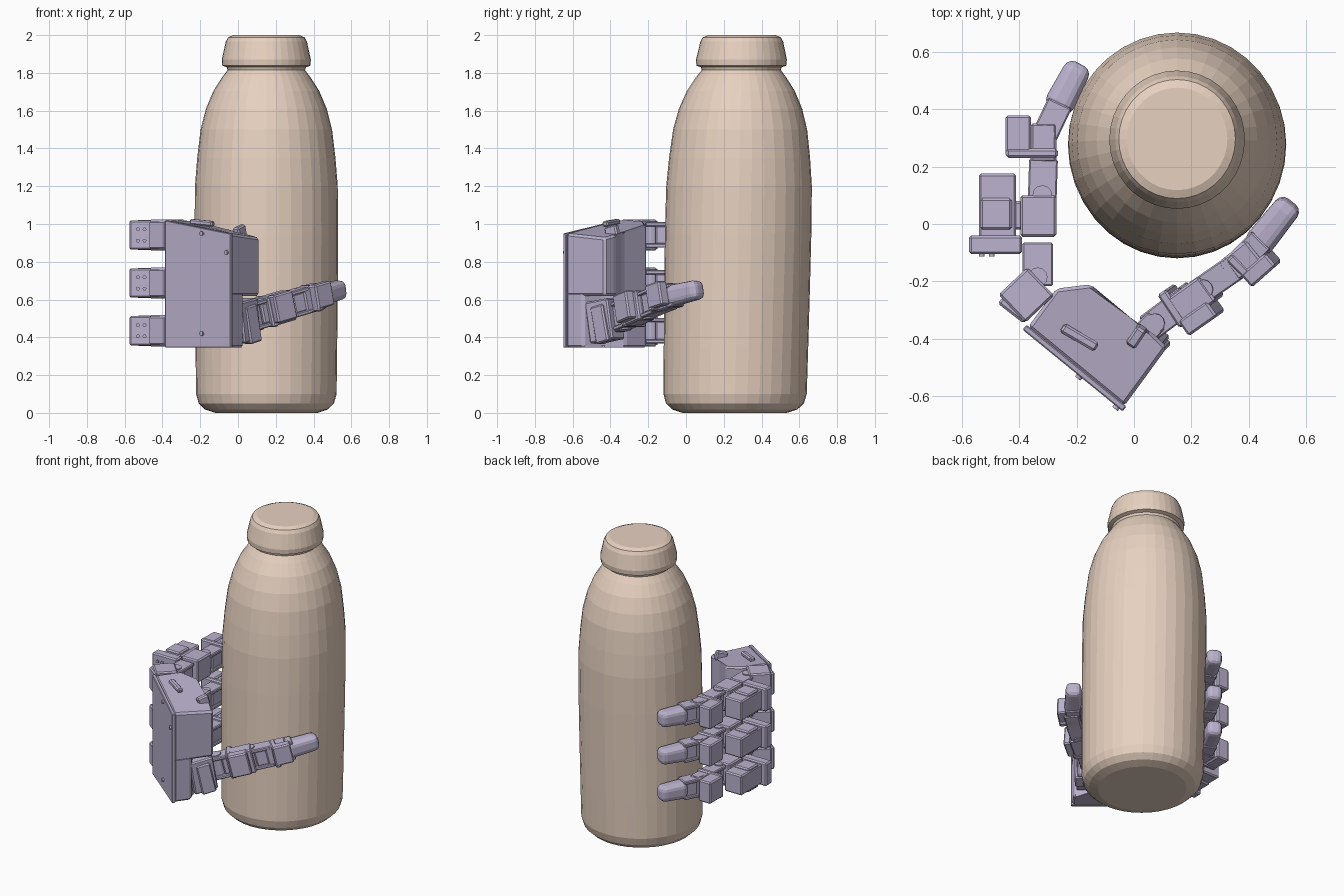
import bpy, bmesh, math
from mathutils import Vector, Matrix

if "Cube" in bpy.data.objects:
    bpy.data.objects.remove(bpy.data.objects["Cube"])


def material(name, rgb):
    m = bpy.data.materials.new(name)
    m.diffuse_color = (*rgb, 1)
    m.use_nodes = True
    m.node_tree.nodes["Principled BSDF"].inputs["Base Color"].default_value = m.diffuse_color
    return m


SKIN = material("bottle_tan", (0.80, 0.64, 0.53))
HAND = material("hand_lilac", (0.50, 0.45, 0.62))


def finish(name, bm, mat):
    bmesh.ops.recalc_face_normals(bm, faces=bm.faces)
    me = bpy.data.meshes.new(name)
    bm.to_mesh(me)
    bm.free()
    ob = bpy.data.objects.new(name, me)
    bpy.context.collection.objects.link(ob)
    me.materials.append(mat)
    return ob


def bar(name, p, q, width, height, bevel=0.008, seg=1, dz=0.0):
    """Bevelled box running from p to q; width is horizontal, height is upright."""
    p, q = Vector(p), Vector(q)
    x = (q - p).normalized()
    y = Vector((0, 0, 1)).cross(x).normalized()
    z = x.cross(y)
    bm = bmesh.new()
    bmesh.ops.create_cube(bm, size=1)
    bmesh.ops.scale(bm, vec=((q - p).length, width, height), verts=bm.verts)
    if bevel:
        bmesh.ops.bevel(bm, geom=bm.edges[:], offset=bevel, segments=seg,
                        profile=0.5, affect='EDGES')
    rot = Matrix((x, y, z)).transposed().to_4x4()
    bm.transform(Matrix.Translation((p + q) / 2 + z * dz) @ rot)
    return finish(name, bm, HAND)


def pin(name, c, r, h, axis=(0, 0, 1)):
    bm = bmesh.new()
    bmesh.ops.create_cone(bm, segments=12, radius1=r, radius2=r, depth=h, cap_ends=True)
    rot = Vector((0, 0, 1)).rotation_difference(Vector(axis)).to_matrix().to_4x4()
    bm.transform(Matrix.Translation(c) @ rot)
    return finish(name, bm, HAND)


def fork(name, p, q, width, height, t=0.022):
    """Two side plates, a pivot and a core making one hinge bracket."""
    for i, s in enumerate((-1, 1)):
        bar(f"{name}_plate_{i}", p, q, width, t, 0.005, 1, s * (height - t) / 2)
    p, q = Vector(p), Vector(q)
    bar(name + "_core", p.lerp(q, 0.35), q, width * 0.8, height * 0.75)
    x = (q - p).normalized()
    y = Vector((0, 0, 1)).cross(x).normalized()
    pin(name + "_pivot", p.lerp(q, 0.2), 0.034, height + 0.014, x.cross(y))


def fingertip(name, p, q):
    ob = bar(name, p, q, 0.104, 0.112, 0.034, 3)
    # narrow the far end into a rounded pad
    p, q = Vector(p), Vector(q)
    d = (q - p).normalized()
    for v in ob.data.vertices:
        t = (v.co - p).dot(d) / (q - p).length
        if t > 0.6:
            axis_pt = p + d * (v.co - p).dot(d)
            v.co = axis_pt + (v.co - axis_pt) * 0.92


# Bottle: revolved profile, leaning very slightly back
profile = [(0.27, 0.0), (0.325, 0.018), (0.358, 0.05), (0.372, 0.1), (0.375, 0.35),
           (0.378, 0.65), (0.38, 0.95), (0.378, 1.2), (0.366, 1.35), (0.348, 1.5),
           (0.32, 1.61), (0.28, 1.705), (0.235, 1.775), (0.205, 1.815), (0.21, 1.83),
           (0.233, 1.838), (0.236, 1.87), (0.215, 1.965), (0.203, 1.988), (0.175, 2.0)]
N = 36
bm = bmesh.new()
rings = []
for r, z in profile:
    cy = 0.258 + 0.019 * z
    rings.append([bm.verts.new((0.15 + r * math.cos(2 * math.pi * i / N),
                                cy + r * 1.02 * math.sin(2 * math.pi * i / N), z))
                  for i in range(N)])
for a, b in zip(rings, rings[1:]):
    for i in range(N):
        j = (i + 1) % N
        bm.faces.new((a[i], a[j], b[j], b[i]))
bm.faces.new(rings[0][::-1])
bm.faces.new(rings[-1])
finish("bottle", bm, SKIN)


# Palm: plan outline with sloping top, notched low down for the thumb
def prism(name, outline, bottom, top, bevel=0.012):
    bm = bmesh.new()
    lo = [bm.verts.new((x, y, bottom(x, y))) for x, y in outline]
    hi = [bm.verts.new((x, y, top(x, y))) for x, y in outline]
    bm.faces.new(lo[::-1])
    bm.faces.new(hi)
    for i in range(len(lo)):
        j = (i + 1) % len(lo)
        bm.faces.new((lo[i], lo[j], hi[j], hi[i]))
    bmesh.ops.bevel(bm, geom=bm.edges[:], offset=bevel, segments=1, affect='EDGES')
    return finish(name, bm, HAND)


def slope(x, y):
    return 1.02 - 0.25 * max(0, x + 0.25) + (0.07 * (y + 0.4) if y < -0.4 else 0)


prism("palm_upper", [(-0.37, -0.36), (-0.035, -0.635), (0.115, -0.43), (0.06, -0.375),
                     (-0.02, -0.335), (-0.15, -0.21), (-0.27, -0.225)],
      lambda x, y: 0.62, slope)
prism("palm_lower", [(-0.37, -0.36), (-0.035, -0.635), (0.03, -0.545), (-0.03, -0.44),
                     (-0.05, -0.32), (-0.15, -0.21), (-0.27, -0.225)],
      lambda x, y: 0.345, lambda x, y: 0.64)
prism("palm_back_plate", [(-0.388, -0.368), (-0.04, -0.652), (-0.026, -0.635), (-0.374, -0.351)],
      lambda x, y: 0.345, lambda x, y: slope(x, y), 0.004)
bar("palm_top_tab", (-0.01, -0.42, 0.95), (0.03, -0.36, 0.97), 0.04, 0.06)
bar("palm_top_rib", (-0.25, -0.36, 1.012), (-0.13, -0.43, 1.0), 0.035, 0.03)
for k, (x, y, z) in enumerate([(-0.19, -0.53, 0.95), (-0.06, -0.636, 0.85), (-0.19, -0.53, 0.42)]):
    pin(f"palm_screw_{k}", (x, y, z), 0.012, 0.02, (-0.63, -0.77, 0))

# Three fingers curling around the left side of the bottle
for k, z in enumerate((0.435, 0.688, 0.942)):
    n = f"finger_{k}"
    P = lambda x, y, h=z: (x, y, h)
    # knuckle motor beside the palm
    bar(n + "_knuckle_motor", P(-0.425, -0.295), P(-0.325, -0.2), 0.135, 0.165)
    bar(n + "_knuckle_flange", P(-0.465, -0.265), P(-0.375, -0.335), 0.03, 0.15)
    fork(n + "_knuckle_fork", P(-0.335, -0.215), P(-0.335, -0.065), 0.105, 0.135)
    # big motor carried outside the first link
    bar(n + "_motor_body", P(-0.475, -0.05), P(-0.475, 0.175), 0.13, 0.135)
    bar(n + "_motor_flange", P(-0.482, -0.105), P(-0.482, -0.04), 0.185, 0.155)
    bar(n + "_motor_cap", P(-0.48, -0.02), P(-0.48, 0.09), 0.11, 0.16)
    for i in range(4):
        pin(f"{n}_motor_screw_{i}", (-0.53 + 0.035 * (i % 2), -0.107, z - 0.03 + 0.06 * (i // 2)),
            0.01, 0.012, (0, 1, 0))
    bar(n + "_link_neck", P(-0.42, 0.03), P(-0.36, 0.03), 0.1, 0.11)
    # first link, hinge and second motor
    bar(n + "_first_link", P(-0.333, -0.045), P(-0.333, 0.1), 0.125, 0.155)
    fork(n + "_middle_fork", P(-0.32, 0.07), P(-0.315, 0.225), 0.1, 0.13)
    bar(n + "_second_motor", P(-0.403, 0.235), P(-0.403, 0.378), 0.09, 0.145)
    bar(n + "_second_flange", P(-0.355, 0.23), P(-0.355, 0.262), 0.18, 0.155)
    bar(n + "_second_link", P(-0.315, 0.215), P(-0.315, 0.35), 0.09, 0.135)
    # last link and pad
    fork(n + "_end_fork", P(-0.322, 0.285), P(-0.258, 0.42), 0.09, 0.125)
    fingertip(n + "_tip", P(-0.272, 0.395), P(-0.187, 0.557))


# Thumb reaching around the front, climbing as it goes outward
def T(x, y):
    return (x, y, 0.515 + 0.3 * (x - 0.08))


bar("thumb_base_motor", (-0.02, -0.49, 0.475), (0.07, -0.37, 0.5), 0.115, 0.22)
bar("thumb_base_flange", (0.035, -0.475, 0.46), (0.095, -0.41, 0.48), 0.06, 0.2)
fork("thumb_base_fork", T(-0.03, -0.45), T(0.09, -0.325), 0.085, 0.16)
fork("thumb_first_fork", T(0.06, -0.355), T(0.2, -0.25), 0.1, 0.15)
bar("thumb_first_motor", T(0.185, -0.355), T(0.285, -0.285), 0.065, 0.15)
bar("thumb_first_flange", T(0.135, -0.295), T(0.165, -0.275), 0.14, 0.165)
bar("thumb_first_link", T(0.15, -0.3), T(0.27, -0.215), 0.105, 0.16)
fork("thumb_middle_fork", T(0.23, -0.235), T(0.36, -0.145), 0.095, 0.14)
bar("thumb_second_motor", T(0.40, -0.19), T(0.485, -0.115), 0.06, 0.13)
bar("thumb_second_flange", T(0.375, -0.165), T(0.4, -0.14), 0.13, 0.14)
bar("thumb_second_link", T(0.33, -0.165), T(0.43, -0.085), 0.095, 0.14)
fork("thumb_end_fork", T(0.35, -0.15), T(0.45, -0.05), 0.09, 0.125)
fingertip("thumb_tip", T(0.42, -0.085), T(0.548, 0.075))
